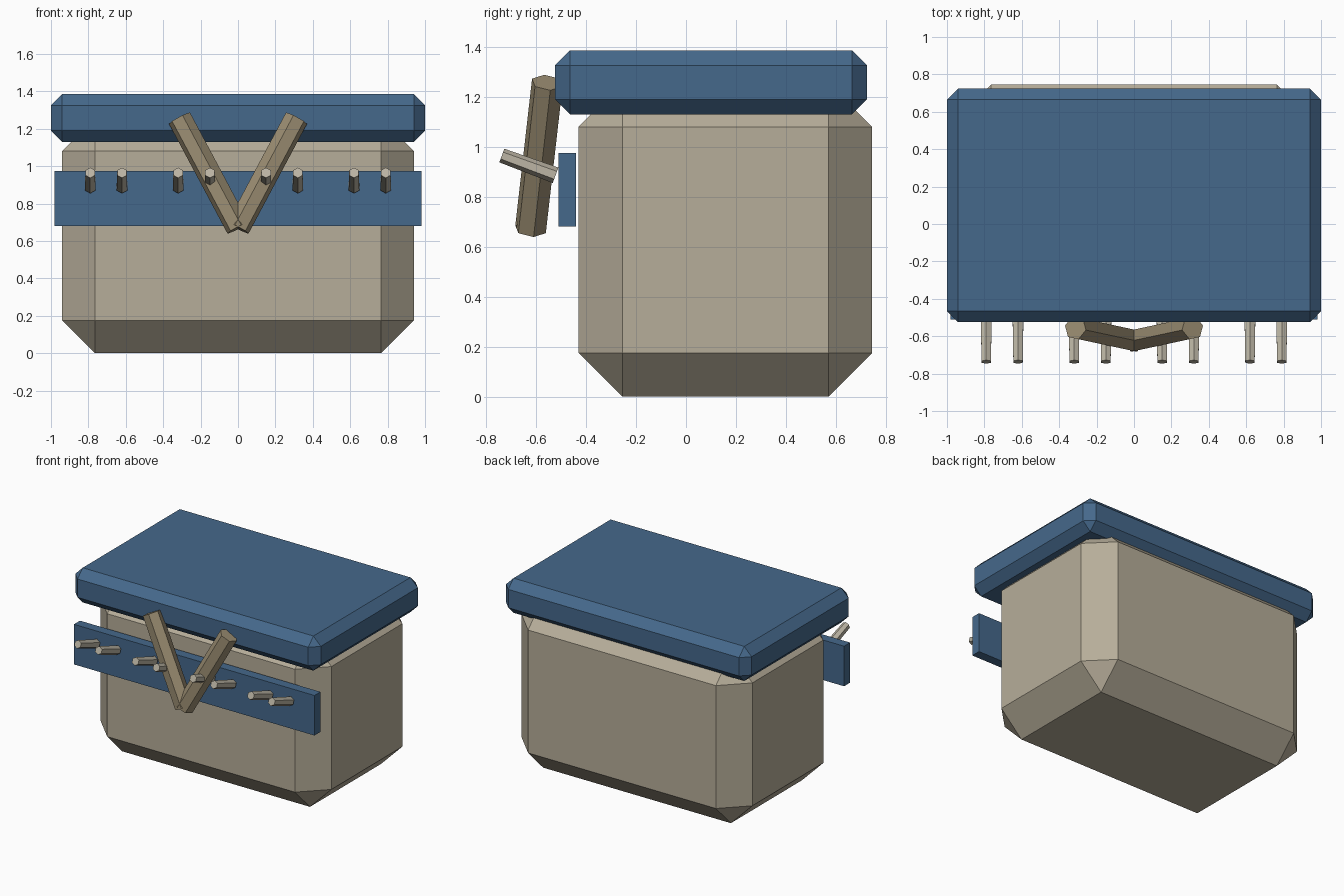
import bpy, bmesh
from mathutils import Vector

if "Cube" in bpy.data.objects:
    bpy.data.objects.remove(bpy.data.objects["Cube"])


def material(name, rgb):
    m = bpy.data.materials.new(name)
    m.diffuse_color = (*rgb, 1)
    m.use_nodes = True
    m.node_tree.nodes["Principled BSDF"].inputs["Base Color"].default_value = m.diffuse_color
    return m


TAN = material("tan", (0.47, 0.42, 0.32))
BLUE = material("blue", (0.06, 0.14, 0.26))
BROWN = material("brown", (0.33, 0.27, 0.17))
BONE = material("bone", (0.50, 0.46, 0.37))


def finish(bm, name, mat):
    me = bpy.data.meshes.new(name)
    bm.to_mesh(me)
    bm.free()
    me.materials.append(mat)
    ob = bpy.data.objects.new(name, me)
    bpy.context.collection.objects.link(ob)
    return ob


def box(name, lo, hi, mat, chamfer=0):
    lo, hi = Vector(lo), Vector(hi)
    bm = bmesh.new()
    bmesh.ops.create_cube(bm, size=1)
    for v in bm.verts:
        v.co = (lo + hi) / 2 + v.co * (hi - lo)
    if chamfer:
        bmesh.ops.bevel(bm, geom=bm.edges[:], offset=chamfer, segments=1,
                        affect='EDGES', profile=0.5)
    return finish(bm, name, mat)


def rod(name, a, b, r1, r2, mat):
    # six-sided rod from a to b
    a, b = Vector(a), Vector(b)
    bm = bmesh.new()
    bmesh.ops.create_cone(bm, cap_ends=True, segments=6, radius1=r1, radius2=r2,
                          depth=(b - a).length)
    ob = finish(bm, name, mat)
    ob.location = (a + b) / 2
    ob.rotation_euler = (b - a).to_track_quat('Z', 'Y').to_euler()
    return ob


# Chamfered body, overhanging lid and front board
box("body", (-0.94, -0.43, 0), (0.94, 0.745, 1.255), TAN, 0.175)
box("lid", (-1, -0.525, 1.13), (1, 0.725, 1.385), BLUE, 0.06)
box("front_board", (-0.98, -0.51, 0.68), (0.98, -0.44, 0.975), BLUE)

for s, side in ((-1, "left"), (1, "right")):
    # V-shaped pair of bars
    rod(f"v_bar_{side}", (0, -0.622, 0.67), (s * 0.313, -0.555, 1.257), 0.065, 0.065, BROWN)
    # Row of upward-tilted pegs
    for i, x in enumerate((0.15, 0.32, 0.62, 0.79)):
        rod(f"peg_{side}_{i + 1}", (s * x, -0.522, 0.886), (s * x, -0.737, 0.965),
            0.033, 0.029, BONE)
